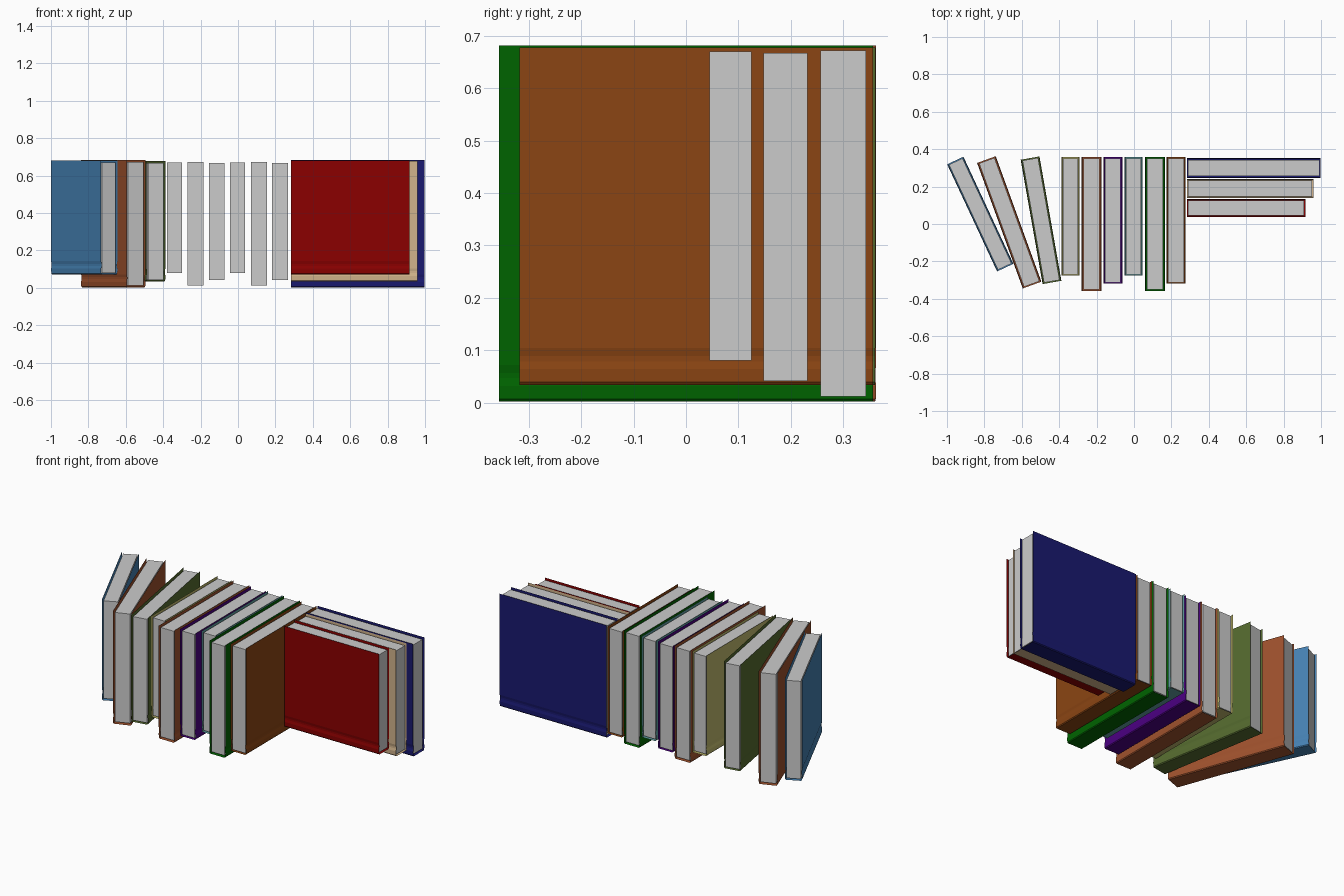
import bpy, bmesh
from math import radians
from mathutils import Matrix

if "Cube" in bpy.data.objects:
    bpy.data.objects.remove(bpy.data.objects["Cube"])

# size: length, cover thickness, page thickness, spine z, page bottom z, page top z, cover top z
SIZES = {
    "small":  (0.632, 0.096, 0.080, 0.072, 0.080, 0.670, 0.680),
    "medium": (0.675, 0.102, 0.084, 0.034, 0.041, 0.667, 0.678),
    "large":  (0.714, 0.106, 0.087, 0.002, 0.012, 0.672, 0.682),
}


def linear(hex_code):
    out = []
    for i in (0, 2, 4):
        c = int(hex_code[i:i + 2], 16) / 255
        out.append(c / 12.92 if c <= 0.04045 else ((c + 0.055) / 1.055) ** 2.4)
    return (*out, 1)


def finish(bm, name, matrix):
    mesh = bpy.data.meshes.new(name)
    bm.to_mesh(mesh)
    bm.free()
    obj = bpy.data.objects.new(name, mesh)
    obj.matrix_world = matrix
    bpy.context.collection.objects.link(obj)
    return obj


def book(name, size, color, x, y, angle=0):
    length, cover_t, page_t, z0, p0, p1, z1 = SIZES[size]
    matrix = Matrix.Translation((x, y, 0)) @ Matrix.Rotation(radians(angle), 4, 'Z')

    # cover: thin folded sheet with a shallow hinge groove beside the spine
    h = cover_t / 2
    half = [(h - 0.005, z0), (h - 0.001, z0 + 0.005), (h, z0 + 0.03),
            (h - 0.003, z0 + 0.045), (h - 0.003, z0 + 0.055),
            (h, z0 + 0.07), (h, z1)]
    profile = [(-px, pz) for px, pz in reversed(half)] + half
    bm = bmesh.new()
    rows = [[bm.verts.new((px, s * length / 2, pz)) for px, pz in profile] for s in (-1, 1)]
    for i in range(len(profile) - 1):
        bm.faces.new((rows[0][i], rows[0][i + 1], rows[1][i + 1], rows[1][i]))
    bmesh.ops.reverse_faces(bm, faces=bm.faces[:])
    bm.normal_update()
    spine = min(bm.faces, key=lambda f: f.calc_center_median().z)
    if spine.normal.z > 0:
        bmesh.ops.reverse_faces(bm, faces=bm.faces[:])
    cover = finish(bm, name + "_cover", matrix)
    mat = bpy.data.materials.new(name + "_cover_color")
    mat.diffuse_color = linear(color)
    mat.use_nodes = True
    mat.node_tree.nodes["Principled BSDF"].inputs["Base Color"].default_value = mat.diffuse_color
    cover.data.materials.append(mat)

    # page block
    bm = bmesh.new()
    bmesh.ops.create_cube(bm, size=1)
    bmesh.ops.scale(bm, vec=(page_t, length - 0.012, p1 - p0), verts=bm.verts)
    bmesh.ops.translate(bm, vec=(0, 0, (p0 + p1) / 2), verts=bm.verts)
    finish(bm, name + "_pages", matrix)


# leaning books
book("leaning_blue_book", "small", "4682B4", -0.822, 0.053, 25)
book("leaning_brown_book", "large", "A0522D", -0.667, 0.009, 20)
book("leaning_olive_book", "medium", "556B2F", -0.497, 0.020, 10)

# upright row, aligned along the +y ends
TOP = 0.357
row = [("khaki", "small", "BDB76B", -0.340), ("sienna", "large", "A0522D", -0.227),
       ("purple", "medium", "4B0082", -0.113), ("teal", "small", "5F9EA0", -0.002),
       ("green", "large", "006400", 0.112), ("saddle", "medium", "8B4513", 0.225)]
for name, size, color, x in row:
    book(name + "_row_book", size, color, x, TOP - SIZES[size][0] / 2)

# stack beside the row, aligned along the -x ends
LEFT = 0.284
stack = [("navy", "large", "191970", 0.300), ("tan", "medium", "D2B48C", 0.190),
         ("red", "small", "8B0000", 0.085)]
for name, size, color, y in stack:
    book(name + "_stack_book", size, color, LEFT + SIZES[size][0] / 2, y, 90)
